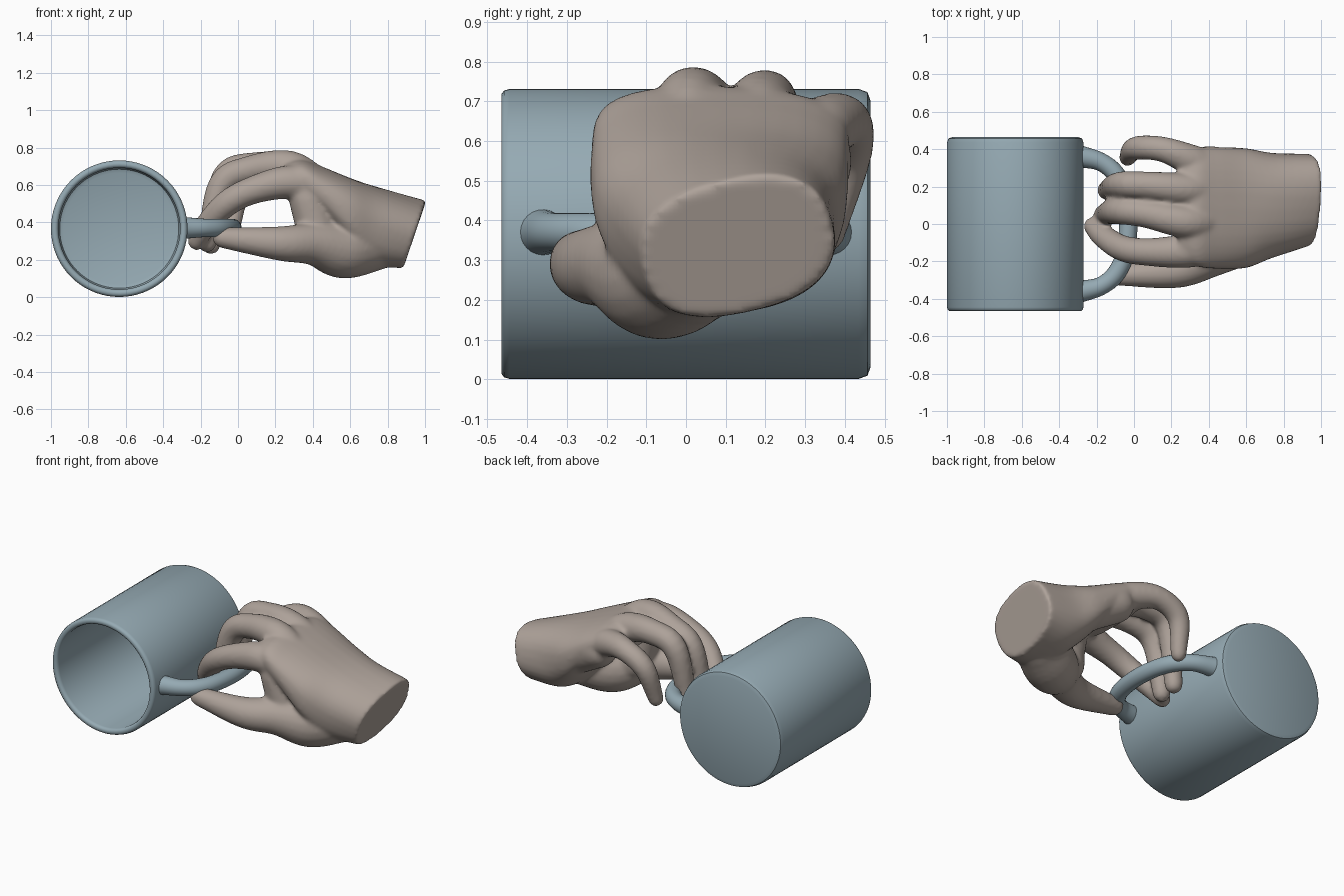
import bpy, bmesh
from math import sin, cos, pi, radians
from mathutils import Vector

if "Cube" in bpy.data.objects:
    bpy.data.objects.remove(bpy.data.objects["Cube"])


def skin_rings(bm, rings):
    """Join rings of points into a closed tube with fan caps."""
    vs = [[bm.verts.new(p) for p in r] for r in rings]
    n = len(vs[0])
    for a, b in zip(vs, vs[1:]):
        for i in range(n):
            j = (i + 1) % n
            bm.faces.new((a[i], a[j], b[j], b[i]))
    bm.faces.new(vs[0][::-1])
    bm.faces.new(vs[-1])


def spline(keys, steps=6):
    """Catmull-Rom through tuples of any length."""
    k = [Vector(p) for p in keys]
    k = [2 * k[0] - k[1]] + k + [2 * k[-1] - k[-2]]
    out = []
    for i in range(1, len(k) - 2):
        a, b, c, d = k[i - 1:i + 3]
        for s in range(steps):
            t = s / steps
            out.append(0.5 * (2 * b + (c - a) * t + (2 * a - 5 * b + 4 * c - d) * t * t
                              + (3 * b - a - 3 * c + d) * t ** 3))
    return out + [k[-2]]


def sweep(bm, keys, n=20, round_ends=True):
    """Tube along (x, y, z, radius) keys."""
    pts = spline(keys)
    cs = [p.xyz for p in pts]
    rs = [p.w for p in pts]
    last = len(cs) - 1
    ts = [(cs[min(i + 1, last)] - cs[max(i - 1, 0)]).normalized() for i in range(last + 1)]
    data = list(zip(cs, rs, ts))
    if round_ends:
        angles = [radians(a) for a in (82, 65, 45, 22)]
        c, r, t = data[0]
        head = [(c - t * r * sin(a), r * cos(a), t) for a in angles]
        c, r, t = data[-1]
        tail = [(c + t * r * sin(a), r * cos(a), t) for a in reversed(angles)]
        data = head + data + tail
    nrm = data[0][2].orthogonal()
    rings = []
    for c, r, t in data:
        nrm = (nrm - t * nrm.dot(t)).normalized()
        side = t.cross(nrm)
        rings.append([c + r * (nrm * cos(2 * pi * i / n) + side * sin(2 * pi * i / n))
                      for i in range(n)])
    skin_rings(bm, rings)


def finish(bm, name, angle=None):
    bmesh.ops.recalc_face_normals(bm, faces=bm.faces[:])
    me = bpy.data.meshes.new(name)
    bm.to_mesh(me)
    bm.free()
    ob = bpy.data.objects.new(name, me)
    bpy.context.collection.objects.link(ob)
    if angle:
        bpy.ops.object.select_all(action='DESELECT')
        ob.select_set(True)
        bpy.context.view_layer.objects.active = ob
        bpy.ops.object.shade_smooth_by_angle(angle=radians(angle))
    return ob


def paint(ob, name, rgb):
    m = bpy.data.materials.new(name)
    m.diffuse_color = (*rgb, 1)
    m.use_nodes = True
    m.node_tree.nodes["Principled BSDF"].inputs["Base Color"].default_value = m.diffuse_color
    ob.data.materials.append(m)


# Mug body lying on its side, turned around the y axis, open at the front
profile = [(0, .465), (.335, .465), (.357, .457), (.365, .435), (.365, -.445),
           (.361, -.458), (.352, -.465), (.338, -.465), (.329, -.458), (.325, -.445),
           (.325, .39), (.318, .412), (.298, .42), (0, .42)]
bm = bmesh.new()
vs = [bm.verts.new((r, y, 0)) for r, y in profile]
es = [bm.edges.new(p) for p in zip(vs, vs[1:])]
bmesh.ops.spin(bm, geom=vs + es, cent=(0, 0, 0), axis=(0, 1, 0), angle=2 * pi, steps=72)
bmesh.ops.remove_doubles(bm, verts=bm.verts[:], dist=1e-4)
bmesh.ops.translate(bm, verts=bm.verts[:], vec=(-.635, 0, .366))
mug = finish(bm, "mug_body", 40)

# Mug handle, one half mirrored into the other
half = [(-.285, .361, .058), (-.18, .333, .049), (-.1, .27, .049), (-.05, .165, .049)]
path = [(x, y, .37, r) for x, y, r in half] + [(-.03, 0, .37, .049)]
path += [(x, -y, z, r) for x, y, z, r in reversed(path[:-1])]
bm = bmesh.new()
sweep(bm, path, 24, round_ends=False)
handle = finish(bm, "mug_handle", 40)

# Hand: palm lofted from wrist to knuckles
# x, centre y, centre z, half width, half height, roll in degrees, lean of the section
sections = [(.945, .13, .335, .245, .168, 14, .34), (.74, .10, .375, .28, .2, 6, .2),
            (.6, .085, .45, .32, .18, 0, .1), (.45, .085, .56, .325, .138, -1, 0),
            (.34, .09, .625, .318, .112, -2, 0), (.24, .10, .63, .28, .085, -2, 0)]
bm = bmesh.new()
rings = []
for x, yc, zc, w, h, roll, lean in spline(sections, 5):
    ring = []
    for i in range(32):
        a = 2 * pi * i / 32
        u = w * abs(cos(a)) ** .8 * (1 if cos(a) > 0 else -1)
        v = h * abs(sin(a)) ** .8 * (1 if sin(a) > 0 else -1)
        q = radians(roll)
        dz = u * sin(q) + v * cos(q)
        ring.append((x + lean * dz, yc + u * cos(q) - v * sin(q), zc + dz))
    rings.append(ring)
skin_rings(bm, rings)

# Fingers, thumb and palm pads
parts = {
    "index": [(.46, -.12, .57, .08), (.28, -.145, .615, .09), (.08, -.15, .572, .075),
              (-.06, -.13, .5, .07), (-.165, -.065, .39, .062), (-.22, -.012, .3, .05)],
    "middle": [(.46, .01, .58, .08), (.28, .01, .695, .088), (.06, .055, .68, .075),
               (-.09, .07, .595, .072), (-.165, .05, .29, .052)],
    "ring": [(.46, .18, .58, .08), (.28, .185, .675, .088), (.09, .205, .70, .075),
             (-.075, .21, .635, .07), (-.145, .18, .28, .052)],
    "little": [(.44, .3, .56, .08), (.3, .345, .63, .082), (.15, .4, .645, .068),
               (.01, .405, .565, .063), (-.035, .355, .365, .046)],
    "thumb": [(.74, .03, .285, .142), (.56, -.07, .257, .158), (.4, -.175, .285, .115),
              (.22, -.252, .287, .092), (-.08, -.275, .317, .056)],
    "web": [(.44, -.1, .32, .12), (.405, -.12, .42, .108), (.37, -.13, .53, .1)],
    "heel": [(.76, .23, .36, .12), (.4, .31, .55, .11)],
}
for keys in parts.values():
    sweep(bm, keys)
hand = finish(bm, "hand")

# Fuse the hand parts into one soft skin
rm = hand.modifiers.new("fuse", 'REMESH')
rm.mode = 'VOXEL'
rm.voxel_size = .012
rm.use_smooth_shade = True
sm = hand.modifiers.new("soften", 'SMOOTH')
sm.factor = .5
sm.iterations = 10

for ob in (mug, handle):
    paint(ob, ob.name + "_glaze", (.30, .40, .45))
paint(hand, "skin", (.42, .36, .32))
